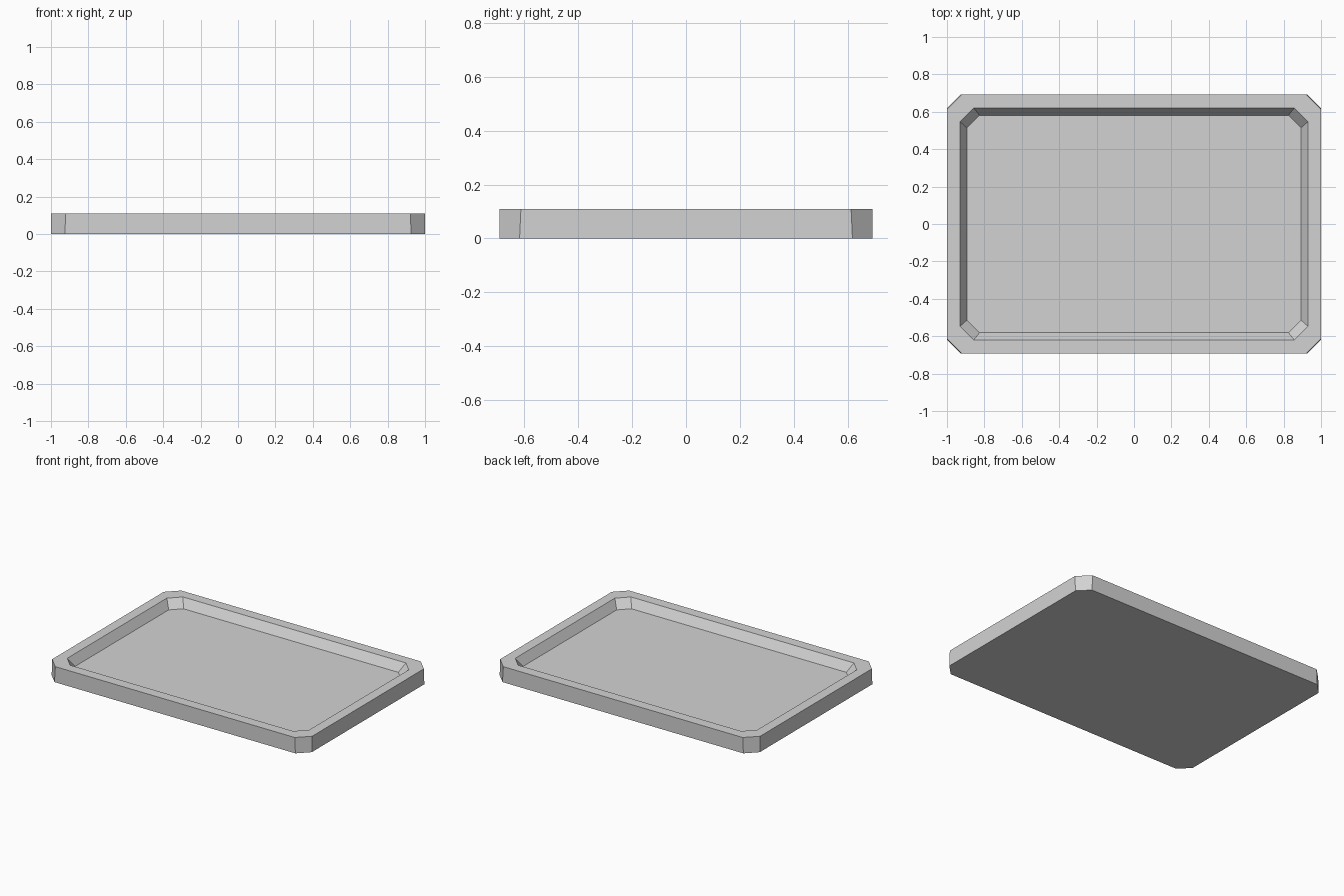
import bpy
import bmesh

cube = bpy.data.objects.get("Cube")
if cube:
    bpy.data.objects.remove(cube, do_unlink=True)

# Single light grey material
grey = bpy.data.materials.new("light_grey")
grey.use_nodes = True
colour = (0.65, 0.65, 0.65, 1)
grey.diffuse_color = colour
grey.node_tree.nodes["Principled BSDF"].inputs["Base Color"].default_value = colour


def cut_rectangle(bm, half_x, half_y, cut, z):
    """Ring of vertices for a rectangle with its corners cut off."""
    points = []
    for sx, sy in ((1, 1), (-1, 1), (-1, -1), (1, -1)):
        pair = [(sx * half_x, sy * (half_y - cut)), (sx * (half_x - cut), sy * half_y)]
        points += pair if sx * sy > 0 else pair[::-1]
    return [bm.verts.new((x, y, z)) for x, y in points]


def bridge(bm, lower, upper):
    """Join two rings with a band of quads."""
    n = len(lower)
    for i in range(n):
        j = (i + 1) % n
        bm.faces.new((lower[i], lower[j], upper[j], upper[i]))


# Tray: outer wall, flat rim, sloped inner wall and sunken floor
bm = bmesh.new()
rings = [
    cut_rectangle(bm, 1.0, 0.692, 0.074, 0.0),
    cut_rectangle(bm, 1.0, 0.692, 0.079, 0.109),
    cut_rectangle(bm, 0.93, 0.62, 0.073, 0.109),
    cut_rectangle(bm, 0.893, 0.581, 0.067, 0.05),
]
for lower, upper in zip(rings, rings[1:]):
    bridge(bm, lower, upper)
bm.faces.new(rings[0][::-1])
bm.faces.new(rings[-1])
bmesh.ops.recalc_face_normals(bm, faces=bm.faces)

mesh = bpy.data.meshes.new("tray")
bm.to_mesh(mesh)
bm.free()
mesh.materials.append(grey)
tray = bpy.data.objects.new("tray", mesh)
bpy.context.collection.objects.link(tray)
